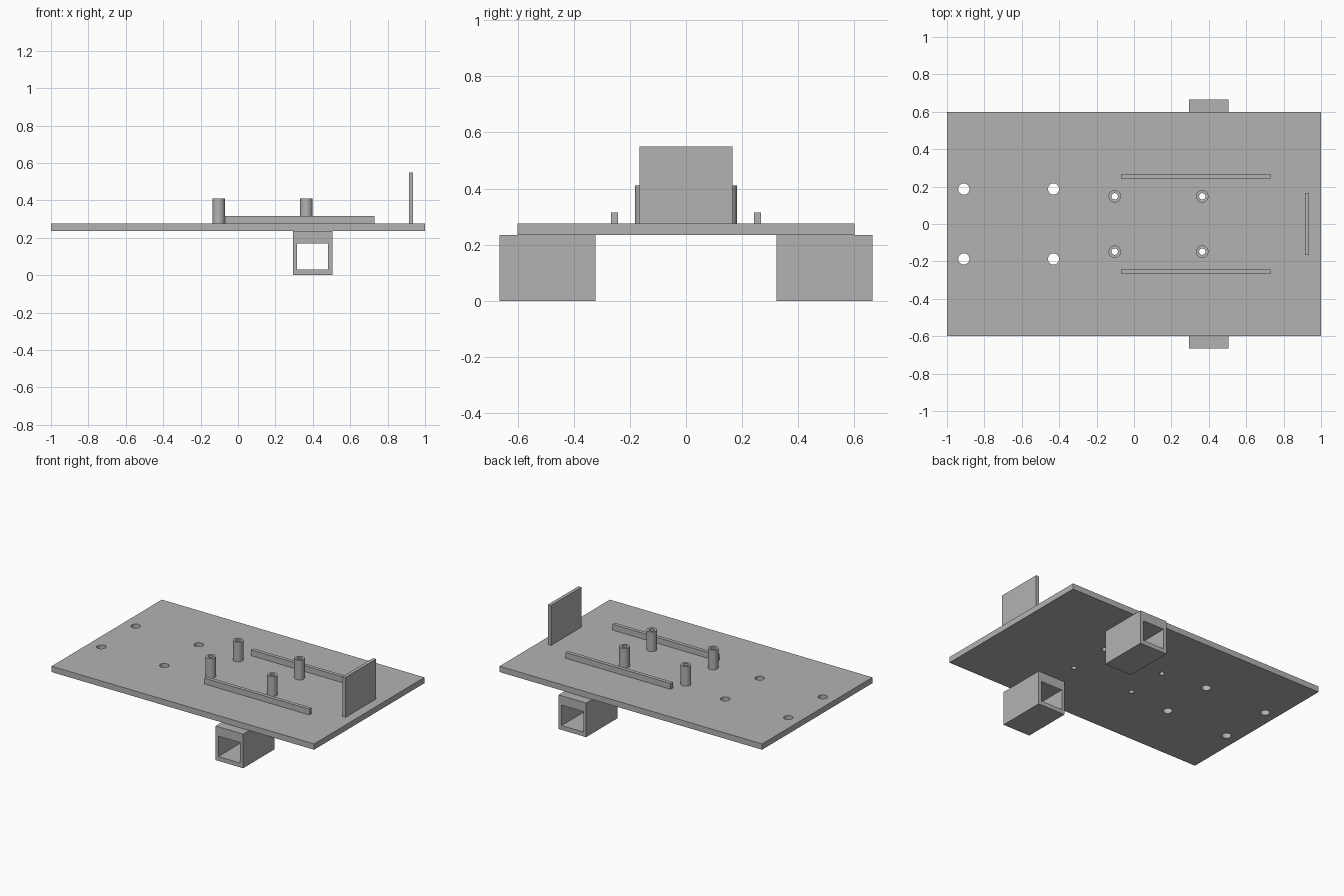
import bpy

if "Cube" in bpy.data.objects:
    bpy.data.objects.remove(bpy.data.objects["Cube"], do_unlink=True)

grey = bpy.data.materials.new("plain grey")
grey.use_nodes = True
colour = (0.45, 0.45, 0.45, 1)
grey.diffuse_color = colour
grey.node_tree.nodes["Principled BSDF"].inputs["Base Color"].default_value = colour

BASE, DECK = 0.235, 0.275   # underside and top of the plate


def box(name, x, y, z):
    """Box from (low, high) pairs on each axis."""
    bpy.ops.mesh.primitive_cube_add(size=1, location=[sum(p) / 2 for p in (x, y, z)])
    ob = bpy.context.object
    ob.name = name
    ob.scale = [p[1] - p[0] for p in (x, y, z)]
    bpy.ops.object.transform_apply(location=False, rotation=False, scale=True)
    ob.data.materials.append(grey)
    return ob


def rod(name, x, y, z, radius):
    bpy.ops.mesh.primitive_cylinder_add(
        vertices=32, radius=radius, depth=z[1] - z[0], location=(x, y, sum(z) / 2))
    ob = bpy.context.object
    ob.name = name
    ob.data.materials.append(grey)
    return ob


def cut(target, cutter):
    """Subtract the cutter, then discard it."""
    cutter.hide_render = True
    mod = target.modifiers.new("hole", "BOOLEAN")
    mod.operation, mod.solver, mod.object = "DIFFERENCE", "EXACT", cutter
    bpy.ops.object.select_all(action="DESELECT")
    bpy.context.view_layer.objects.active = target
    target.select_set(True)
    bpy.ops.object.modifier_apply(modifier=mod.name)
    bpy.data.objects.remove(cutter, do_unlink=True)


def smooth(ob):
    bpy.ops.object.select_all(action="DESELECT")
    bpy.context.view_layer.objects.active = ob
    ob.select_set(True)
    bpy.ops.object.shade_smooth_by_angle()


plate = box("base_plate", (-1, 1), (-0.6, 0.6), (BASE, DECK))
box("end_wall", (0.913, 0.936), (-0.166, 0.166), (DECK, 0.55))

for side, label in ((-1, "front"), (1, "back")):
    # Guide rail
    box(label + "_rail", (-0.07, 0.73), sorted((side * 0.242, side * 0.267)), (DECK, 0.315))

    # Square tube under the plate, open along y
    tube = box(label + "_tube", (0.295, 0.505), sorted((side * 0.323, side * 0.665)), (0, BASE))
    cut(tube, box("tube_cutter", (0.316, 0.482), sorted((side * 0.2, side * 0.8)), (0.03, 0.17)))

    # Hollow standoffs, bored through the plate
    for x, end in ((-0.103, "right"), (0.365, "left")):
        y = side * 0.148
        post = rod(f"{label}_{end}_standoff", x, y, (DECK, 0.41), 0.033)
        for part in (post, plate):
            cut(part, rod("bore_cutter", x, y, (0.1, 0.6), 0.017))
        smooth(post)

    # Mounting holes
    for x in (-0.91, -0.43):
        cut(plate, rod("hole_cutter", x, side * 0.187, (0.1, 0.6), 0.03))

smooth(plate)
